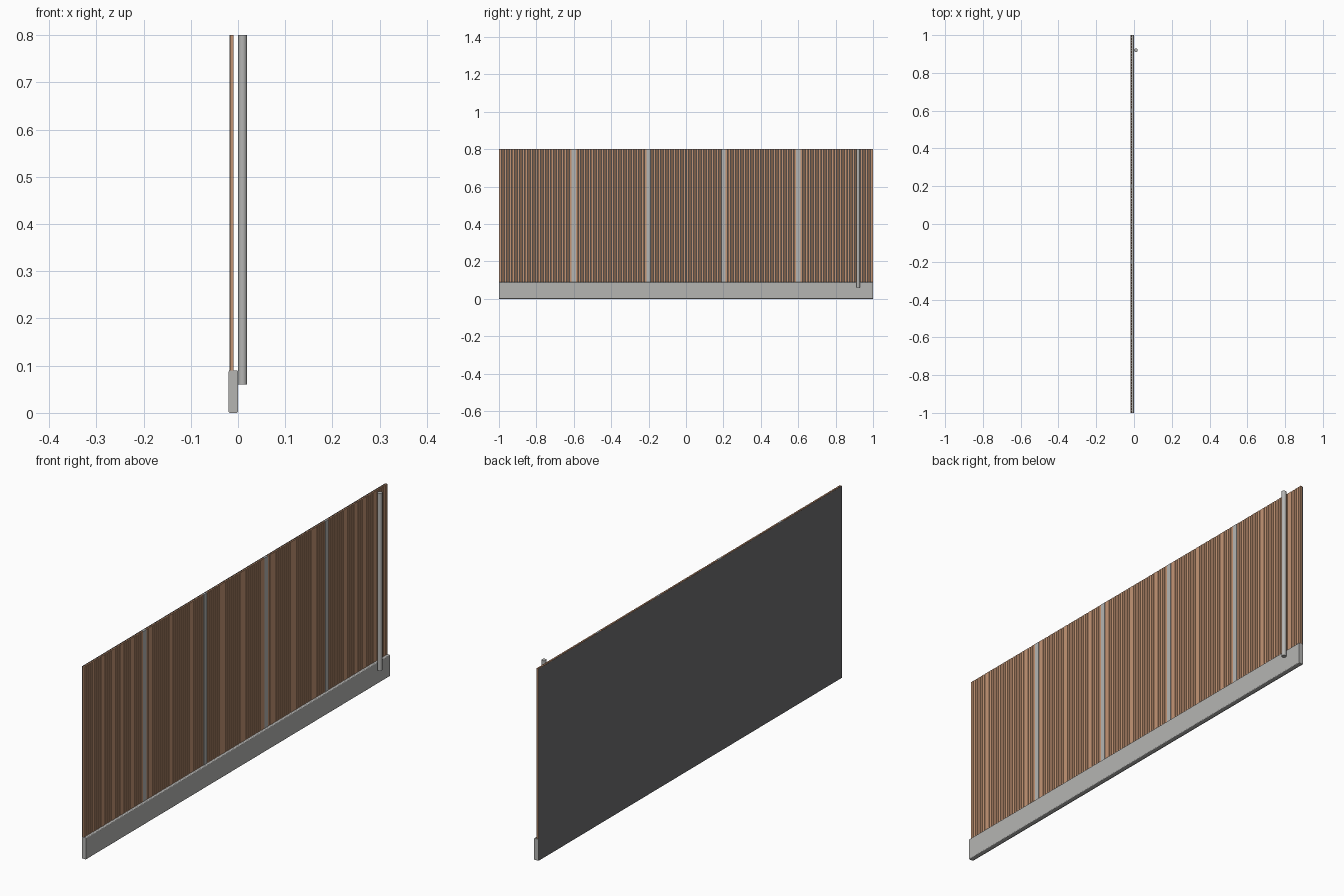
import bpy, bmesh, math

if "Cube" in bpy.data.objects:
    bpy.data.objects.remove(bpy.data.objects["Cube"])

def material(name, rgb):
    m = bpy.data.materials.new(name)
    m.diffuse_color = (*rgb, 1)
    m.use_nodes = True
    m.node_tree.nodes["Principled BSDF"].inputs["Base Color"].default_value = m.diffuse_color
    return m

GREY = material("light_grey", (0.46, 0.46, 0.45))
WOOD = material("wood_brown", (0.55, 0.30, 0.177))
DARK = material("dark_backing", (0.155, 0.155, 0.163))

def finish(name, bm, mat):
    me = bpy.data.meshes.new(name)
    bm.to_mesh(me)
    bm.free()
    me.materials.append(mat)
    ob = bpy.data.objects.new(name, me)
    bpy.context.collection.objects.link(ob)
    return ob

def add_box(bm, x0, x1, y0, y1, z0, z1):
    verts = bmesh.ops.create_cube(bm, size=1)["verts"]
    for v in verts:
        v.co = (x0 if v.co.x < 0 else x1,
                y0 if v.co.y < 0 else y1,
                z0 if v.co.z < 0 else z1)

# Long base plinth with rounded lengthwise edges
bm = bmesh.new()
add_box(bm, -0.0198, 0, -1, 1, 0, 0.09)
long_edges = [e for e in bm.edges if abs(e.verts[0].co.y - e.verts[1].co.y) > 1]
bmesh.ops.bevel(bm, geom=long_edges, offset=0.003, segments=3, affect='EDGES', profile=0.5)
finish("base_plinth", bm, GREY)

# Thin backing sheet
bm = bmesh.new()
corners = [(-1, 0), (-1, 0.8), (1, 0.8), (1, 0)]
bm.faces.new([bm.verts.new((-0.02, y, z)) for y, z in corners])
finish("backing_sheet", bm, DARK)

# Vertical slats: five bays of closely spaced battens between the posts
POSTS = (-0.6, -0.2, 0.2, 0.6)
POST_HALF = 0.011
SLATS_PER_BAY = 28
bounds = [-1] + [p + s for p in POSTS for s in (-POST_HALF, POST_HALF)] + [1]
bm = bmesh.new()
for start, end in zip(bounds[::2], bounds[1::2]):
    pitch = (end - start) / SLATS_PER_BAY
    for i in range(SLATS_PER_BAY):
        y = start + i * pitch
        add_box(bm, -0.017, -0.01, y + 0.1 * pitch, y + 0.9 * pitch, 0.085, 0.8)
finish("wood_slats", bm, WOOD)

# Metal posts between the bays
bm = bmesh.new()
for p in POSTS:
    add_box(bm, -0.018, -0.0095, p - POST_HALF, p + POST_HALF, 0.085, 0.8)
finish("metal_posts", bm, GREY)

# Drain pipe in front of the wall
bm = bmesh.new()
bmesh.ops.create_cone(bm, cap_ends=True, segments=24, radius1=0.0095, radius2=0.0095, depth=0.74)
bmesh.ops.translate(bm, verts=bm.verts, vec=(0.0098, 0.92, 0.43))
pipe = finish("drain_pipe", bm, GREY)
bpy.context.view_layer.objects.active = pipe
pipe.select_set(True)
bpy.ops.object.shade_smooth_by_angle(angle=math.radians(40))
